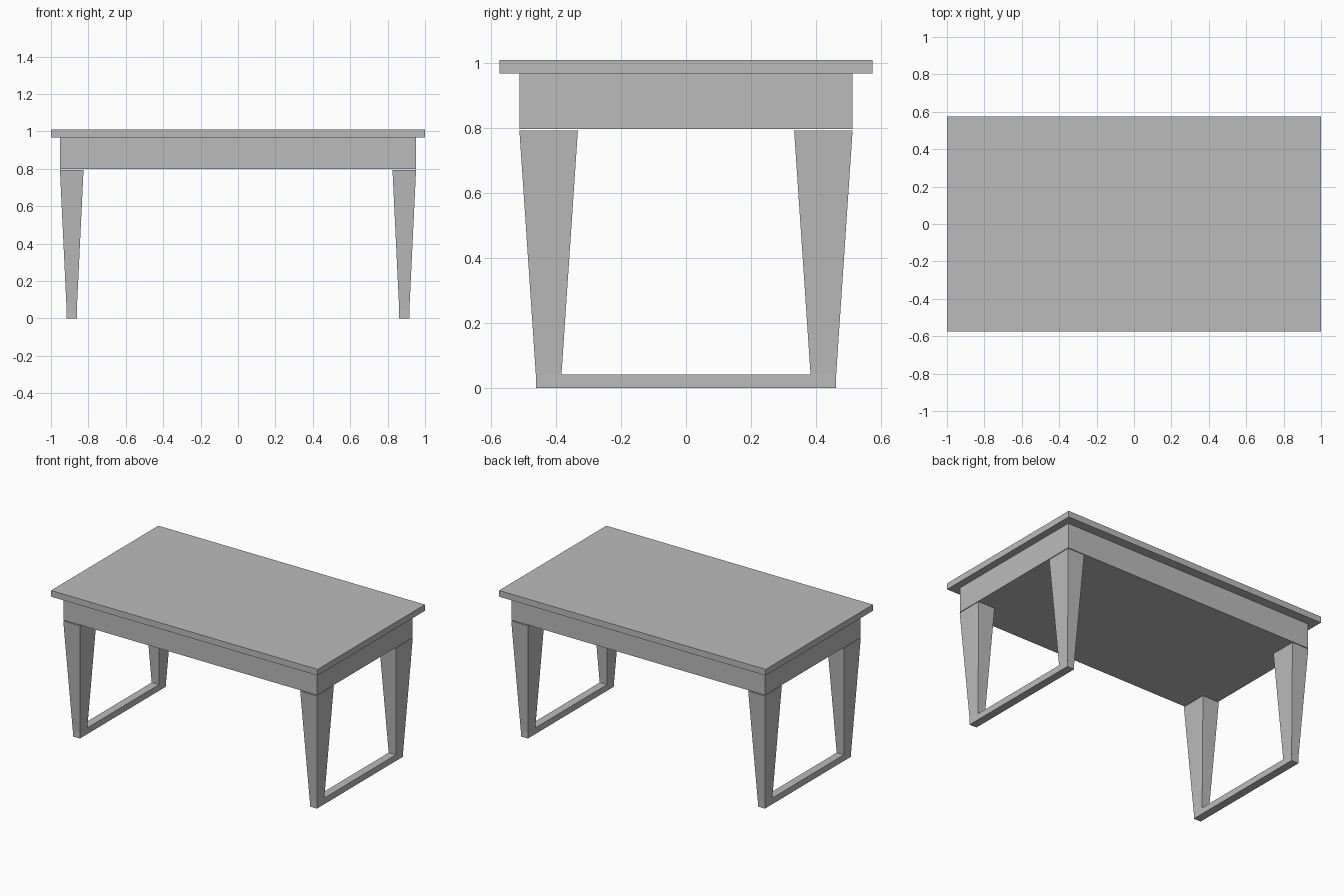
import bpy
import bmesh

cube = bpy.data.objects.get("Cube")
if cube:
    bpy.data.objects.remove(cube, do_unlink=True)

# Single grey finish
grey = bpy.data.materials.new("plain grey")
grey.use_nodes = True
colour = (0.5, 0.5, 0.5, 1)
grey.diffuse_color = colour
grey.node_tree.nodes["Principled BSDF"].inputs["Base Color"].default_value = colour


def block(name, centre, size, z0, z1, foot=None):
    """Flat-faced block from z0 to z1; foot gives a smaller lower end."""
    bm = bmesh.new()
    bmesh.ops.create_cube(bm, size=1)
    for v in bm.verts:
        sx, sy = foot if foot and v.co.z < 0 else size
        v.co = (centre[0] + v.co.x * sx, centre[1] + v.co.y * sy,
                z1 if v.co.z > 0 else z0)
    mesh = bpy.data.meshes.new(name)
    bm.to_mesh(mesh)
    bm.free()
    mesh.materials.append(grey)
    obj = bpy.data.objects.new(name, mesh)
    bpy.context.collection.objects.link(obj)
    return obj


# Top and the solid apron beneath it
block("table_top", (0, 0), (2, 1.15), 0.968, 1.01)
block("apron", (0, 0), (1.902, 1.024), 0.798, 0.968)

# Tapered legs, joined front to back by a floor runner on each side
leg_x, leg_y = 0.889, 0.423
for side, sx in (("left", 1), ("right", -1)):
    block(side + "_runner", (sx * leg_x, 0), (0.054, 0.924), 0, 0.042)
    for end, sy in (("front", -1), ("back", 1)):
        block(f"{end}_{side}_leg", (sx * leg_x, sy * leg_y),
              (0.126, 0.18), 0.042, 0.793, foot=(0.054, 0.079))
